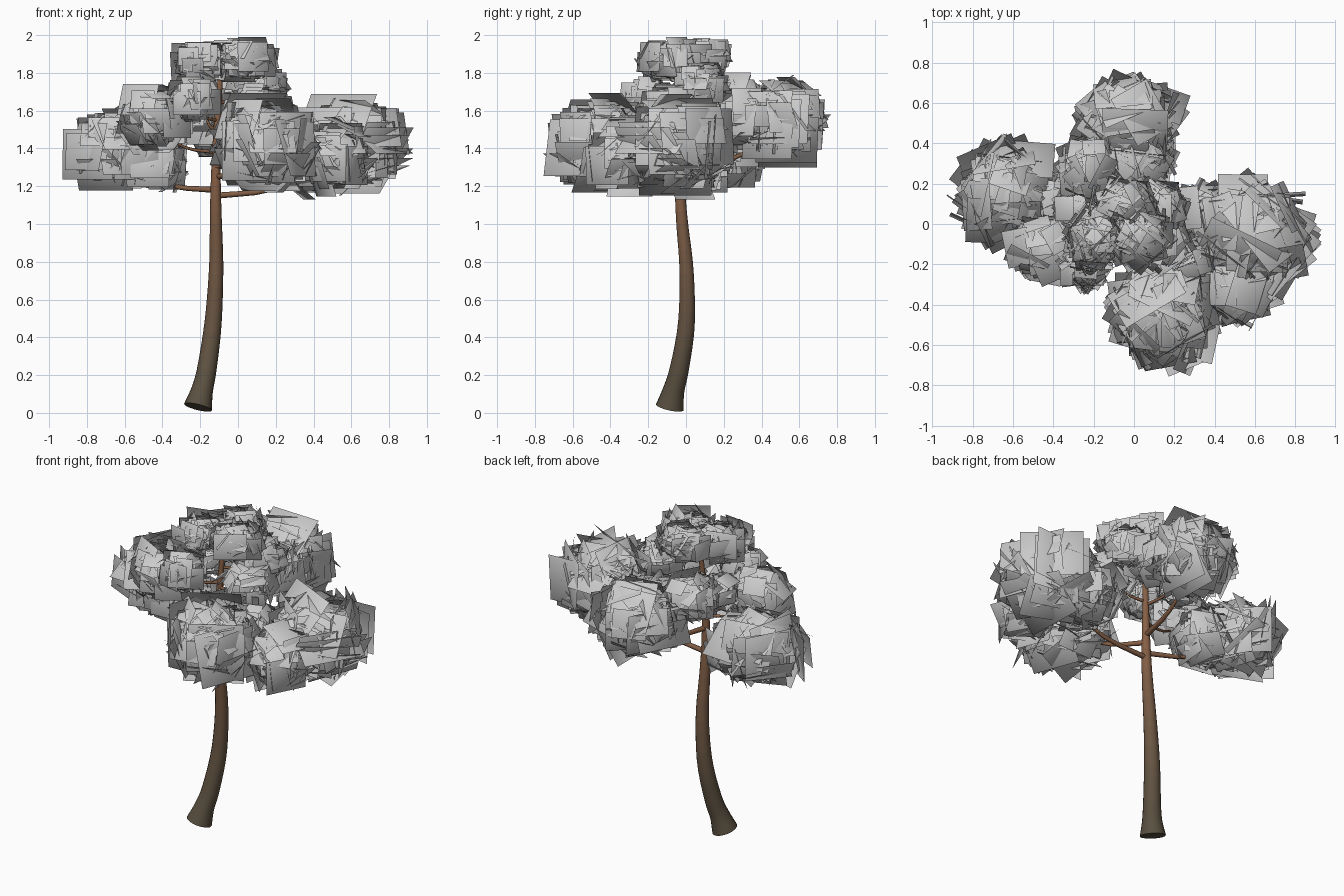
import bpy, bmesh, math, random
from mathutils import Vector, Matrix

if "Cube" in bpy.data.objects:
    bpy.data.objects.remove(bpy.data.objects["Cube"])

random.seed(11)


def material(name, rgb):
    m = bpy.data.materials.new(name)
    m.diffuse_color = (*rgb, 1)
    m.use_nodes = True
    m.node_tree.nodes["Principled BSDF"].inputs["Base Color"].default_value = m.diffuse_color
    return m


# bark fades from dark olive at the root to red-brown at the tip
LOW, HIGH = Vector((0.10, 0.08, 0.052)), Vector((0.24, 0.115, 0.06))
BANDS = 12
BARK = [material(f"bark_{i + 1}", LOW.lerp(HIGH, (i / (BANDS - 1)) ** 1.4)) for i in range(BANDS)]


def smooth_path(pts, steps):
    """Catmull-Rom through (x, y, z, radius) points."""
    p = [Vector(q) for q in pts]
    p = [2 * p[0] - p[1]] + p + [2 * p[-1] - p[-2]]
    out = []
    for i in range(1, len(p) - 2):
        a, b, c, d = p[i - 1:i + 3]
        for k in range(steps):
            t = k / steps
            out.append(0.5 * (2 * b + (c - a) * t + (2 * a - 5 * b + 4 * c - d) * t * t
                              + (3 * b - a - 3 * c + d) * t ** 3))
    return out + [p[-2]]


def tube(name, pts, sides, steps=3):
    path = smooth_path(pts, steps)
    bm = bmesh.new()
    rings = []
    for i, q in enumerate(path):
        tan = (path[min(i + 1, len(path) - 1)] - path[max(i - 1, 0)]).to_3d().normalized()
        ref = Vector((0, 1, 0)) if abs(tan.z) > 0.7 else Vector((0, 0, 1))
        u = ref.cross(tan).normalized()
        v = tan.cross(u)
        rings.append([bm.verts.new(q.to_3d() + q.w * (math.cos(a) * u + math.sin(a) * v))
                      for a in (math.tau * k / sides for k in range(sides))])
    for r, s in zip(rings, rings[1:]):
        for k in range(sides):
            n = (k + 1) % sides
            bm.faces.new((r[k], r[n], s[n], s[k]))
    bm.faces.new(rings[0][::-1])
    bm.faces.new(rings[-1])
    for f in bm.faces:
        f.smooth = len(f.verts) == 4
        f.material_index = max(0, min(BANDS - 1, int(f.calc_center_median().z / 1.3 * BANDS)))
    me = bpy.data.meshes.new(name)
    bm.to_mesh(me)
    bm.free()
    for m in BARK:
        me.materials.append(m)
    bpy.context.collection.objects.link(bpy.data.objects.new(name, me))


# trunk: leaning, flared at the root
tube("trunk", [(-0.212, -0.085, 0.03, 0.076), (-0.19, -0.065, 0.12, 0.058),
               (-0.167, -0.038, 0.22, 0.052), (-0.138, -0.003, 0.42, 0.047),
               (-0.123, 0.006, 0.6, 0.042), (-0.115, 0.0, 0.8, 0.037),
               (-0.117, -0.02, 1.0, 0.032), (-0.118, -0.032, 1.2, 0.027),
               (-0.113, -0.03, 1.45, 0.02), (-0.09, -0.01, 1.84, 0.012)], 14)


# leaf clusters: centre, half extents, card half-size, card count
CLUSTERS = [
    ((0.59, -0.05, 1.41), (0.34, 0.33, 0.29), 0.16, 105),    # right
    ((0.38, 0.04, 1.35), (0.25, 0.22, 0.24), 0.10, 70),
    ((0.53, -0.32, 1.36), (0.23, 0.22, 0.24), 0.11, 60),
    ((0.15, -0.44, 1.43), (0.31, 0.33, 0.29), 0.16, 105),    # front
    ((0.24, -0.20, 1.42), (0.20, 0.17, 0.20), 0.08, 50),
    ((-0.63, 0.15, 1.39), (0.30, 0.30, 0.25), 0.14, 105),    # left
    ((-0.43, 0.10, 1.33), (0.22, 0.22, 0.21), 0.10, 55),
    ((-0.02, 0.51, 1.54), (0.30, 0.26, 0.27), 0.14, 105),    # back
    ((0.03, 0.32, 1.57), (0.22, 0.20, 0.20), 0.09, 60),
    ((-0.44, -0.12, 1.56), (0.23, 0.21, 0.21), 0.09, 85),    # upper left
    ((-0.25, -0.21, 1.66), (0.16, 0.16, 0.15), 0.07, 60),
    ((-0.22, 0.27, 1.64), (0.21, 0.19, 0.18), 0.08, 70),
    ((-0.28, 0.08, 1.62), (0.15, 0.15, 0.14), 0.06, 45),
    ((0.12, -0.08, 1.60), (0.20, 0.18, 0.18), 0.07, 65),     # upper right
    ((0.11, 0.08, 1.73), (0.18, 0.17, 0.15), 0.07, 70),
    ((-0.19, -0.08, 1.86), (0.20, 0.21, 0.13), 0.08, 80),    # crown
    ((0.03, -0.06, 1.87), (0.19, 0.20, 0.13), 0.08, 80),
    ((-0.05, 0.10, 1.88), (0.21, 0.15, 0.12), 0.07, 70),
]


def leaves(name, centre, ext, half, count):
    c = Vector(centre)
    verts, faces, normals = [], [], []
    for i in range(count):
        # cards face outwards and keep their top edge level
        z = 1 - 2 * (i + 0.5) / count
        yaw = i * 2.39996 + random.uniform(-0.4, 0.4)
        r = math.sqrt(1 - z * z)
        d = Vector((r * math.cos(yaw), r * math.sin(yaw), z))
        k = random.uniform(0.4, 1.0)
        s = half * random.uniform(0.6, 1.1)
        pos = c + Vector([d[j] * k * max(ext[j] - s * 0.62, 0.03) for j in range(3)])
        pitch = math.acos(z) + random.uniform(-0.5, 0.5)
        rot = (Matrix.Rotation(yaw + math.pi / 2 + random.uniform(-0.5, 0.5), 3, 'Z')
               @ Matrix.Rotation(pitch, 3, 'X'))
        b = len(verts)
        corners = [pos + rot @ Vector((x * s * 1.1, y * s * 0.9, 0))
                   for x, y in ((-1, -1), (1, -1), (1, 1), (-1, 1))]
        # slide the whole card back inside the cluster's box
        for j in range(3):
            hi = max(p[j] for p in corners) - c[j] - ext[j] * 1.0
            lo = c[j] - ext[j] * 1.0 - min(p[j] for p in corners)
            shift = max(lo, 0) - max(hi, 0)
            for p in corners:
                p[j] += shift
        for p in corners:
            verts.append(p)
            normals.append(((p - c).normalized() * 1.3 + rot @ Vector((0, 0, 1))).normalized())
        faces.append((b, b + 1, b + 2, b + 3))
    me = bpy.data.meshes.new(name)
    me.from_pydata(verts, [], faces)
    me.shade_smooth()
    me.normals_split_custom_set_from_vertices(normals)
    bpy.context.collection.objects.link(bpy.data.objects.new(name, me))


for i, cl in enumerate(CLUSTERS):
    leaves(f"leaf_cluster_{i + 1}", *cl)

# branches: height on the trunk, then the tip
BRANCHES = [(1.15, (0.50, -0.06, 1.33)), (1.18, (-0.58, 0.15, 1.28)),
            (1.25, (0.12, -0.38, 1.36)), (1.30, (-0.04, 0.48, 1.48)),
            (1.38, (-0.44, -0.11, 1.50)), (1.50, (-0.19, 0.26, 1.62)),
            (1.52, (0.10, -0.07, 1.58)), (1.55, (-0.24, -0.20, 1.63)),
            (1.64, (0.08, 0.09, 1.72))]
for i, (z, tip) in enumerate(BRANCHES):
    a, b = Vector((-0.115, -0.028, z)), Vector(tip)
    m = a.lerp(b, 0.5)
    m.z = a.z + (b.z - a.z) * 0.2
    w = 0.016 if z < 1.35 else 0.01
    tube(f"branch_{i + 1}", [(*a, w), (*m, w * 0.75), (*b, w * 0.3)], 8)
